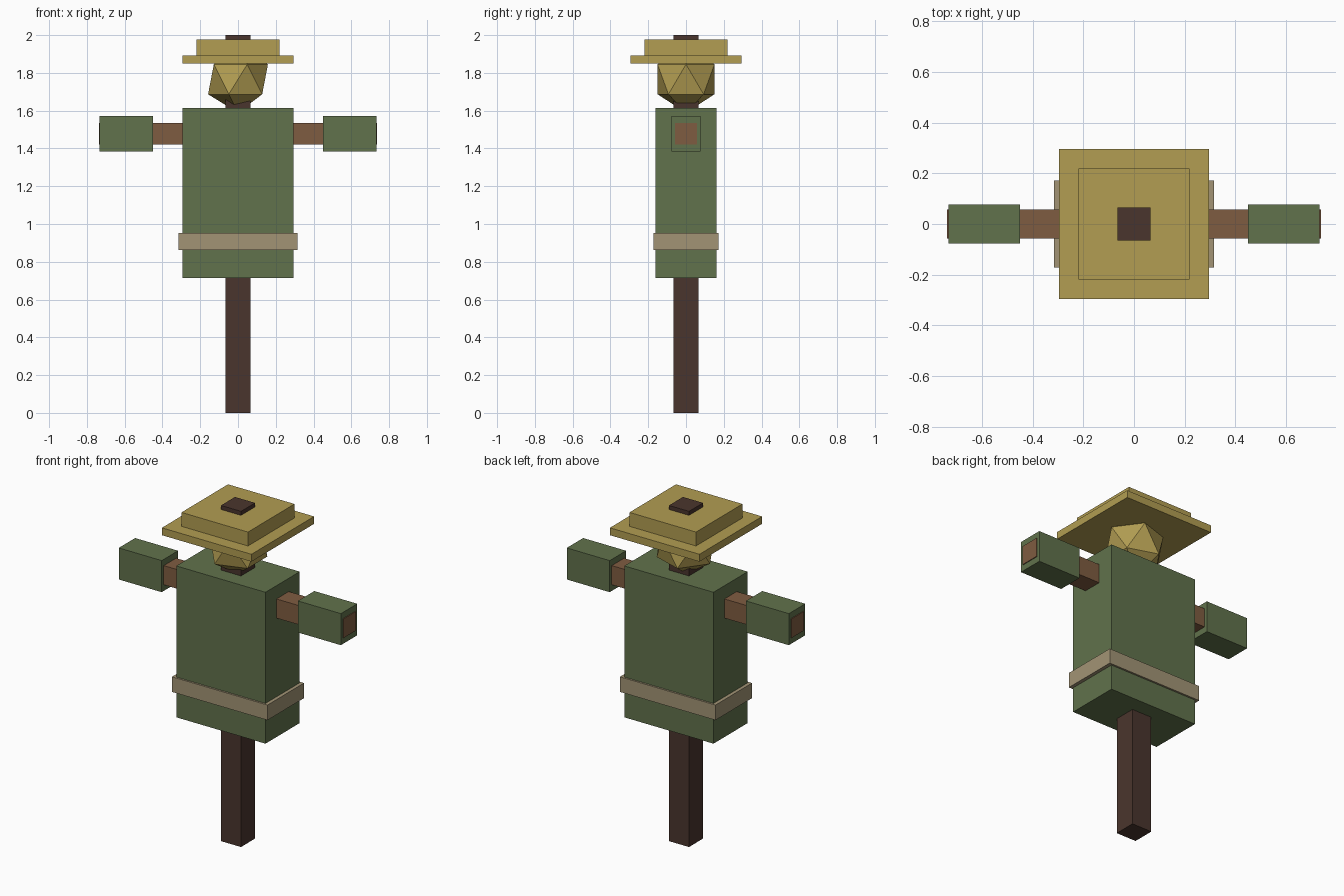
import bpy

if "Cube" in bpy.data.objects:
    bpy.data.objects.remove(bpy.data.objects["Cube"])


def srgb(r, g, b):
    """8-bit display colour to linear RGBA."""
    f = lambda c: c / 12.92 if c <= 0.04045 else ((c + 0.055) / 1.055) ** 2.4
    return tuple(f(v / 255) for v in (r, g, b)) + (1.0,)


def material(name, *rgb):
    m = bpy.data.materials.new(name)
    m.diffuse_color = srgb(*rgb)
    m.use_nodes = True
    m.node_tree.nodes["Principled BSDF"].inputs["Base Color"].default_value = m.diffuse_color
    return m


dark_wood = material("dark_wood", 74, 53, 45)
light_wood = material("light_wood", 127, 92, 65)
green_cloth = material("green_cloth", 97, 114, 76)
rope = material("rope", 162, 148, 117)
straw = material("straw", 178, 157, 82)


def box(name, x, y, z, mat):
    """Box from (min, max) extents on each axis."""
    ext = (x, y, z)
    bpy.ops.mesh.primitive_cube_add(size=1, location=[(a + b) / 2 for a, b in ext])
    ob = bpy.context.object
    ob.name = name
    ob.scale = [b - a for a, b in ext]
    bpy.ops.object.transform_apply(location=False, rotation=False, scale=True)
    ob.data.materials.append(mat)
    return ob


def sym(h):
    return (-h, h)


# Wooden frame
box("post", sym(0.066), sym(0.066), (0, 2.0), dark_wood)
box("crossbar", sym(0.737), sym(0.058), (1.422, 1.536), light_wood)

# Clothing
box("torso", sym(0.294), sym(0.161), (0.713, 1.615), green_cloth)
box("belt", sym(0.315), sym(0.172), (0.863, 0.953), rope)
for side, x in (("left", (-0.732, -0.449)), ("right", (0.449, 0.732))):
    box(side + "_sleeve", x, sym(0.077), (1.385, 1.573), green_cloth)

# Faceted straw head
bpy.ops.mesh.primitive_ico_sphere_add(subdivisions=1, radius=0.177, location=(0, 0, 1.766))
head = bpy.context.object
head.name = "head"
head.data.materials.append(straw)

# Straw hat
box("hat_brim", sym(0.295), sym(0.295), (1.849, 1.893), straw)
box("hat_crown", sym(0.219), sym(0.219), (1.88, 1.976), straw)
